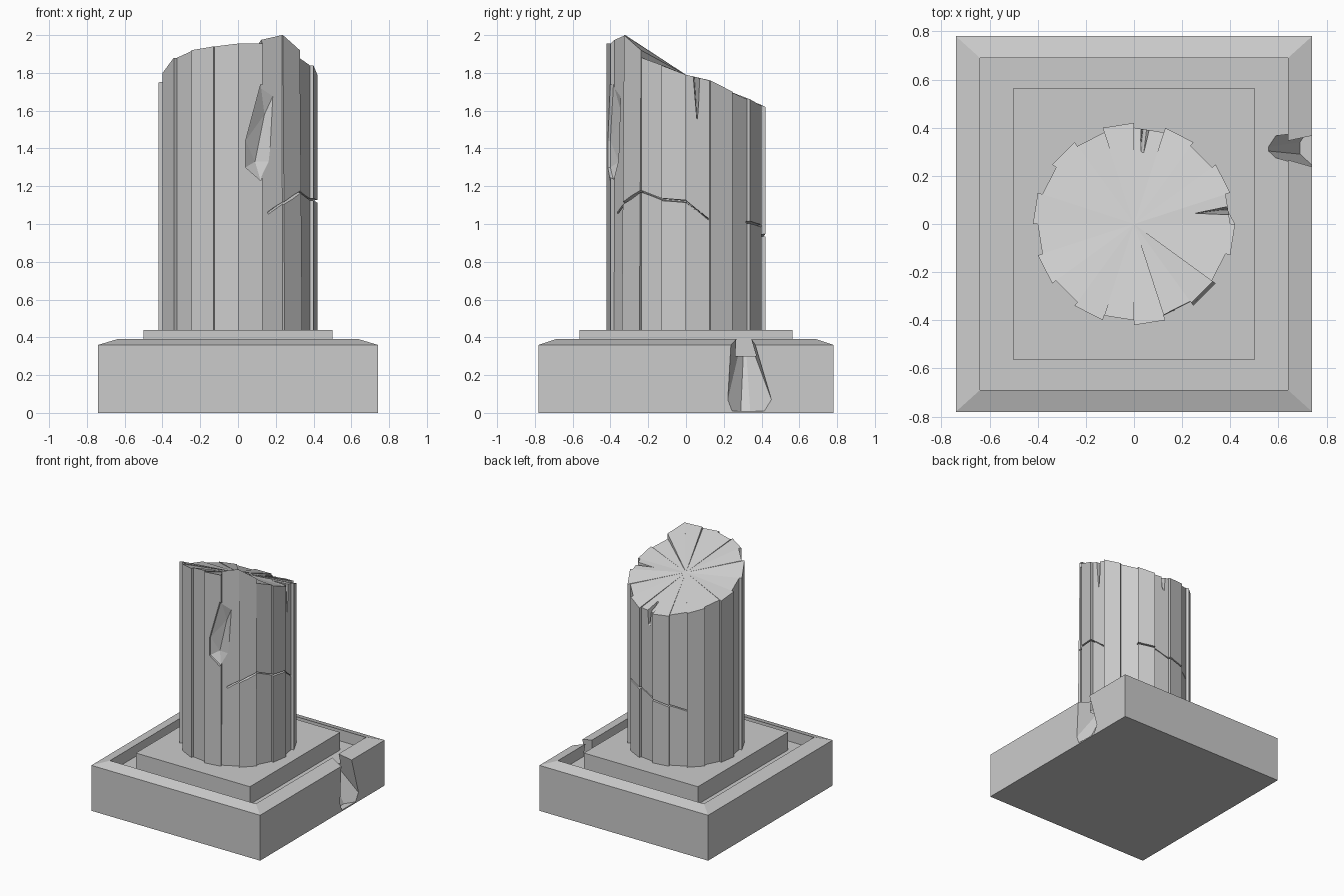
import bpy, bmesh
from math import cos, sin, radians, sqrt

if "Cube" in bpy.data.objects:
    bpy.data.objects.remove(bpy.data.objects["Cube"])


def finish(name, bm):
    bmesh.ops.recalc_face_normals(bm, faces=bm.faces)
    me = bpy.data.meshes.new(name)
    bm.to_mesh(me)
    bm.free()
    ob = bpy.data.objects.new(name, me)
    bpy.context.collection.objects.link(ob)
    return ob


def hull(name, pts):
    bm = bmesh.new()
    for p in pts:
        bm.verts.new(p)
    bmesh.ops.convex_hull(bm, input=bm.verts)
    return finish(name, bm)


def stack(name, loops, top=None):
    """Skin equal-length loops of points; close the top with a fan or a cap."""
    bm = bmesh.new()
    rings = [[bm.verts.new(p) for p in loop] for loop in loops]
    n = len(rings[0])
    for a, b in zip(rings, rings[1:]):
        for i in range(n):
            j = (i + 1) % n
            bm.faces.new((a[i], a[j], b[j], b[i]))
    bm.faces.new(rings[0][::-1])
    if top:
        c = bm.verts.new(top)
        for i in range(n):
            bm.faces.new((rings[-1][i], rings[-1][(i + 1) % n], c))
    else:
        bm.faces.new(rings[-1])
    return finish(name, bm)


def carve(target, cutter):
    m = target.modifiers.new("carve", 'BOOLEAN')
    m.operation, m.solver, m.object = 'DIFFERENCE', 'EXACT', cutter
    bpy.context.view_layer.objects.active = target
    bpy.ops.object.modifier_apply(modifier=m.name)
    bpy.data.objects.remove(cutter)


def rect(x, y, z):
    return [(-x, -y, z), (x, -y, z), (x, y, z), (-x, y, z)]


def polar(r, deg, z):
    return (r * cos(radians(deg)), r * sin(radians(deg)), z)


# Base block with sloped rim and sunken tray
base = stack("base_block", [rect(.74, .78, 0), rect(.74, .78, .36),
                            rect(.64, .69, .39), rect(.64, .69, .30),
                            rect(.50, .565, .30)])
# Broken gap in the right side of the base
carve(base, hull("gap_cutter", [
    (.49, .31, .45), (.78, .232, .45), (.78, .345, .45),
    (.69, .29, .01), (.69, .34, .01), (.78, .207, .01), (.78, .475, .01)]))

# Plinth under the column
stack("plinth", [rect(.50, .565, .295), rect(.50, .565, .44)])

# Column: 20 alternating raised and sunken panels, broken sloping top
heights = [1.79, 1.76, 1.70, 1.66, 1.625, 1.62, 1.63, 1.66, 1.69, 1.72,
           1.75, 1.80, 1.88, 1.92, 1.94, 1.955, 1.955, 1.98, 1.88, 1.84]
raised = {(16, 16): 1.975, (16, 17): 2.0, (17, 17): 2.0, (17, 18): 1.92}
low, high = [], []
for k in range(20):
    r = .42 if k % 2 else .40
    for v in (k, k + 1):
        lifted = (k, v) in raised
        low.append(polar(r, 18 * v, .44))
        high.append(polar(r, 18 * v, raised.get((k, v), heights[v % 20]) -
                          (.08 if lifted else 0)))
rim = []
for i, p in enumerate(high):
    k, v = i // 2, i // 2 + i % 2
    rim.append(polar(.397 if k == 16 else .405, 18 * v, raised[(k, v)])
               if (k, v) in raised else p)
column = stack("broken_column", [low, rim], top=(0, 0, 1.79))

# Splits running down from the broken top
carve(column, hull("back_split_cutter", [
    (.02, .12, 1.95), (.012, .46, 1.95), (.115, .46, 1.95),
    (.045, .46, 1.40), (.06, .46, 1.40), (.03, .34, 1.60)]))
carve(column, hull("right_split_cutter", [
    (.22, .04, 1.85), (.46, .03, 1.85), (.46, .09, 1.85),
    (.46, .055, 1.55), (.46, .066, 1.55), (.36, .058, 1.56)]))

# Spalled chip on the front
chip = [(.20, 1.71), (.18, 1.33), (.12, 1.23), (.04, 1.30), (.04, 1.44), (.12, 1.74)]
carve(column, hull("chip_cutter",
                   [(x, -.5, z) for x, z in chip] +
                   [(x, -sqrt(.162 - x * x), z) for x, z in chip] +
                   [(.09, -.355, 1.33), (.14, -.34, 1.58)]))


# Thin cracks wrapping round the shaft
def crack(path, t=.016):
    loops = [[polar(.375, a, z - t * .2), polar(.46, a, z - t * .6),
              polar(.46, a, z + t * .6), polar(.375, a, z + t * .2)] for a, z in path]
    carve(column, stack("crack_cutter", loops))


crack([(288, 1.035), (306, 1.11), (324, 1.172), (342, 1.13), (360, 1.12), (377.5, 1.025)])
crack([(53, 1.01), (72, .99), (90, .94), (108, .915), (126, .88)])
